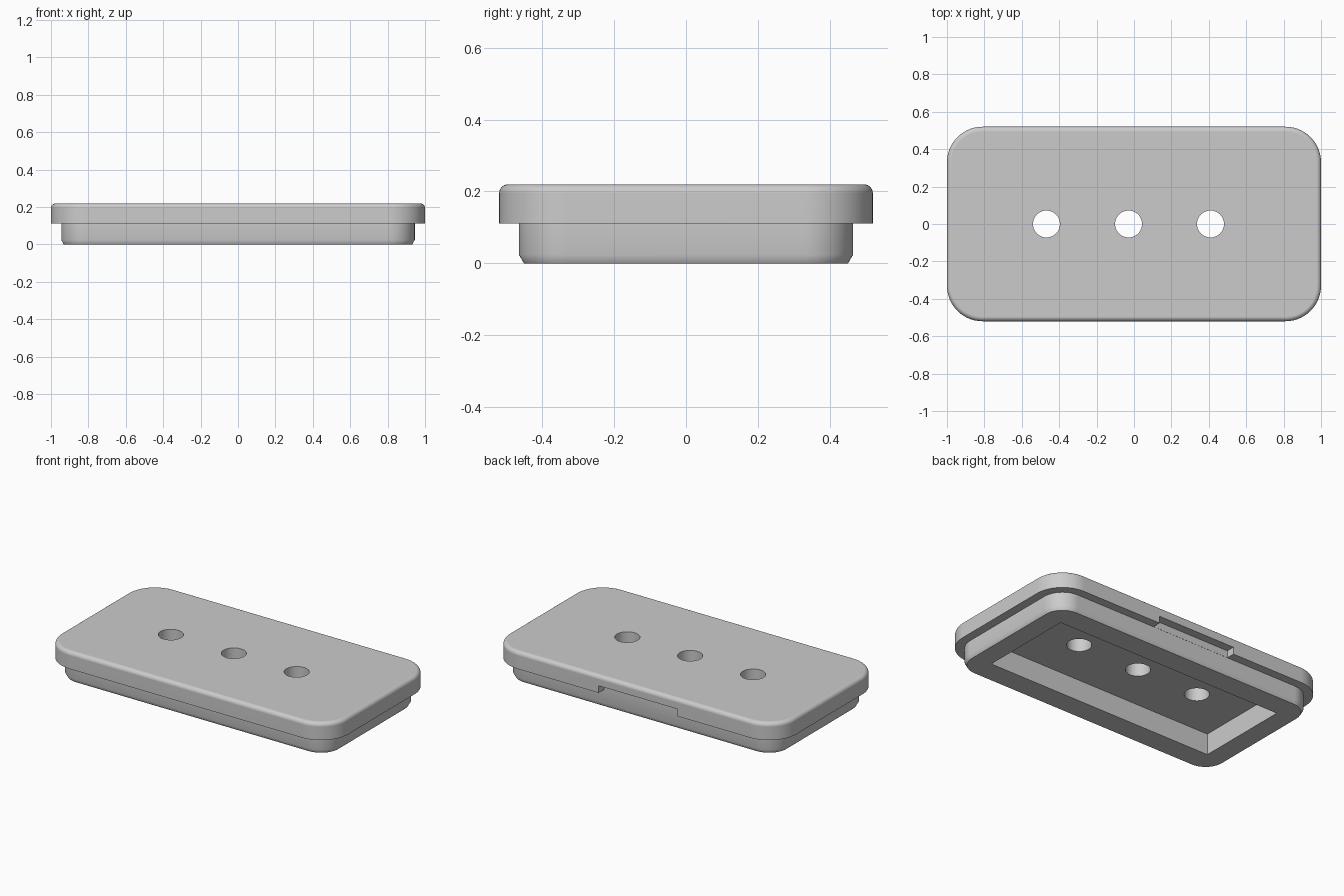
import bpy, bmesh, math
from mathutils import Matrix, Vector

default = bpy.data.objects.get("Cube")
if default:
    bpy.data.objects.remove(default, do_unlink=True)

grey = bpy.data.materials.new("light grey")
grey.use_nodes = True
grey.diffuse_color = (0.6, 0.6, 0.6, 1)
grey.node_tree.nodes["Principled BSDF"].inputs["Base Color"].default_value = (0.6, 0.6, 0.6, 1)

CORNER_X, CORNER_Y = 0.81, 0.33      # centres shared by all rounded corners
BODY_R, LID_R = 0.135, 0.19
RIM_Z, TOP_Z = 0.111, 0.22
FILLET = 0.025
STEPS = 14


def make_object(name, bm):
    bmesh.ops.recalc_face_normals(bm, faces=bm.faces)
    mesh = bpy.data.meshes.new(name)
    bm.to_mesh(mesh)
    bm.free()
    mesh.materials.append(grey)
    obj = bpy.data.objects.new(name, mesh)
    bpy.context.collection.objects.link(obj)
    return obj


def rounded_ring(bm, radius, z):
    ring = []
    for q, (sx, sy) in enumerate([(1, 1), (-1, 1), (-1, -1), (1, -1)]):
        for i in range(STEPS + 1):
            a = math.pi / 2 * (q + i / STEPS)
            ring.append(bm.verts.new((sx * CORNER_X + radius * math.cos(a),
                                      sy * CORNER_Y + radius * math.sin(a), z)))
    return ring


def box_cutter(name, low, high):
    low, high = Vector(low), Vector(high)
    bm = bmesh.new()
    bmesh.ops.create_cube(bm, size=1, matrix=Matrix.Translation((low + high) / 2)
                          @ Matrix.Diagonal((*(high - low), 1)))
    return make_object(name, bm)


def hole_cutter(x):
    bm = bmesh.new()
    bmesh.ops.create_cone(bm, cap_ends=True, segments=48, radius1=0.072, radius2=0.072,
                          depth=1, matrix=Matrix.Translation((x, 0, 0.2)))
    return make_object("hole_cutter", bm)


# Stepped cover: chamfered lower body, overhanging lid with a filleted top
profile = [(BODY_R - 0.014, 0), (BODY_R, 0.024), (BODY_R, RIM_Z), (LID_R, RIM_Z)]
for i in range(7):
    a = math.pi / 2 * i / 6
    profile.append((LID_R - FILLET * (1 - math.cos(a)), TOP_Z - FILLET * (1 - math.sin(a))))

bm = bmesh.new()
rings = [rounded_ring(bm, r, z) for r, z in profile]
for lower, upper in zip(rings, rings[1:]):
    for i in range(len(lower)):
        j = (i + 1) % len(lower)
        bm.faces.new((lower[i], lower[j], upper[j], upper[i]))
bm.faces.new(rings[0])
bm.faces.new(rings[-1])
cover = make_object("cover_plate", bm)

# Underside pocket, back notch in the lid rim, and three through holes
cutters = [box_cutter("pocket_cutter", (-0.805, -0.308, -0.1), (0.805, 0.308, 0.135)),
           box_cutter("notch_cutter", (-0.305, 0.466, 0.09), (0.245, 0.6, RIM_Z + 0.045))]
cutters += [hole_cutter(x) for x in (-0.468, -0.029, 0.409)]

bpy.ops.object.select_all(action='DESELECT')
cover.select_set(True)
bpy.context.view_layer.objects.active = cover
for cutter in cutters:
    cutter.hide_render = True
    mod = cover.modifiers.new("cut", 'BOOLEAN')
    mod.operation = 'DIFFERENCE'
    mod.solver = 'EXACT'
    mod.object = cutter
    bpy.ops.object.modifier_apply(modifier=mod.name)
    bpy.data.objects.remove(cutter, do_unlink=True)

# Smooth curved walls, keep flat faces and hard edges crisp
bpy.ops.object.shade_smooth_by_angle(angle=math.radians(35))
normals = cover.modifiers.new("weighted normals", 'WEIGHTED_NORMAL')
normals.keep_sharp = True
